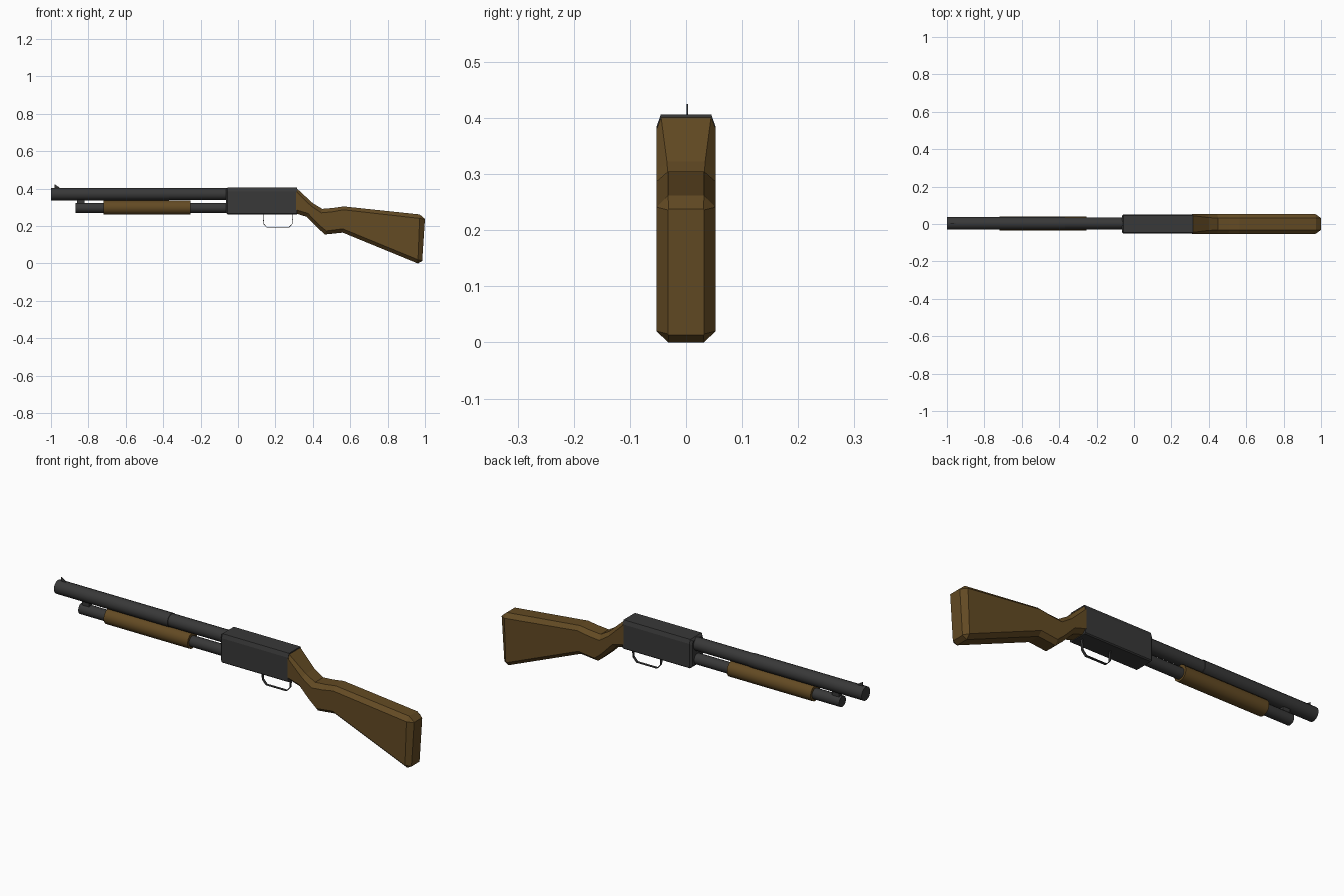
import bpy, bmesh, math
from mathutils import Vector

if "Cube" in bpy.data.objects:
    bpy.data.objects.remove(bpy.data.objects["Cube"])


def material(name, colour):
    m = bpy.data.materials.new(name)
    m.diffuse_color = (*colour, 1)
    m.use_nodes = True
    m.node_tree.nodes["Principled BSDF"].inputs["Base Color"].default_value = m.diffuse_color
    return m


METAL = material("dark metal", (0.04, 0.04, 0.04))
WOOD = material("brown wood", (0.125, 0.069, 0.017))


def finish(name, bm, mat, smooth=False, closed=True):
    if closed:
        bmesh.ops.recalc_face_normals(bm, faces=bm.faces)
    me = bpy.data.meshes.new(name)
    bm.to_mesh(me)
    bm.free()
    ob = bpy.data.objects.new(name, me)
    bpy.context.collection.objects.link(ob)
    me.materials.append(mat)
    if smooth:
        bpy.ops.object.select_all(action='DESELECT')
        ob.select_set(True)
        bpy.context.view_layer.objects.active = ob
        bpy.ops.object.shade_smooth_by_angle(angle=math.radians(35))
    return ob


def loft(name, rings, mat, smooth=False):
    """Skin a list of equal-length point rings and cap both ends."""
    bm = bmesh.new()
    vs = [[bm.verts.new(p) for p in r] for r in rings]
    n = len(vs[0])
    for a, b in zip(vs, vs[1:]):
        for i in range(n):
            j = (i + 1) % n
            bm.faces.new((a[i], a[j], b[j], b[i]))
    bm.faces.new(vs[0])
    bm.faces.new(vs[-1])
    return finish(name, bm, mat, smooth)


def tube(name, z, profile, mat, y=0.003, n=16):
    """Turned part along x from (x, radius) pairs."""
    rings = [[(x, y + r * math.cos(2 * math.pi * (i + .5) / n),
               z + r * math.sin(2 * math.pi * (i + .5) / n)) for i in range(n)]
             for x, r in profile]
    return loft(name, rings, mat, True)


def section(top, bottom, w, wt, wb, ct, cb):
    """Chamfered box section: half width w, top/bottom flats wt/wb, chamfer drops ct/cb."""
    t, b = Vector((top[0], 0, top[1])), Vector((bottom[0], 0, bottom[1]))
    d = (b - t).normalized()
    half = [(t, wt), (t + d * ct, w), (b - d * cb, w), (b, wb)]
    ring = [(p.x, s, p.z) for p, s in half]
    return ring + [(p.x, -s, p.z) for p, s in reversed(half)]


# Barrel, magazine tube, pump grip
tube("barrel", 0.371, [(-1, .034), (-.37, .034), (-.369, .032), (-.05, .032)], METAL)
tube("magazine_tube", 0.297, [(-.87, .027), (-.05, .027)], METAL)
tube("pump_grip", 0.299, [(-.72, .039), (-.255, .039)], WOOD)

# Clamp joining the two tubes
loft("tube_clamp", [[(x, -.009, .31), (x, .015, .31), (x, .015, .35), (x, -.009, .35)]
                    for x in (-.86, -.82)], METAL)

# Front sight blade
loft("front_sight", [[(-.982, y, .40), (-.982, y, .425), (-.955, y, .407), (-.955, y, .40)]
                     for y in (.001, .004)], METAL)

# Receiver with a small bevel on its front end
loft("receiver", [
    section((-.065, .397), (-.065, .272), .043, .036, .038, .018, .005),
    section((-.055, .406), (-.055, .262), .052, .045, .047, .02, .005),
    section((.315, .406), (.315, .262), .052, .045, .047, .02, .005)], METAL)

# Stock, from neck to bevelled butt
stations = [((.31, .405), (.31, .267), .045, .02), ((.40, .322), (.365, .25), .034, .018),
            ((.45, .292), (.425, .19), .032, .022), ((.51, .297), (.465, .155), .032, .022),
            ((.565, .305), (.56, .165), .032, .018), ((.972, .262), (.962, 0), .032, .021)]
rings = [section(t, b, .0525, w, .032, c, .02) for t, b, w, c in stations]
rings.append(section((1, .238), (.985, .013), .032, .031, .031, .002, .002))
loft("stock", rings, WOOD)

# Trigger guard: a thin bent strip
path = [(.135, .265), (.137, .212), (.157, .19), (.27, .19), (.29, .212), (.293, .265)]
bm = bmesh.new()
rows = [[bm.verts.new((x, y, z)) for y in (-.005, .008)] for x, z in path]
for a, b in zip(rows, rows[1:]):
    bm.faces.new((a[0], a[1], b[1], b[0]))
guard = finish("trigger_guard", bm, METAL, closed=False)
mod = guard.modifiers.new("thickness", 'SOLIDIFY')
mod.thickness = .003
mod.offset = 0
